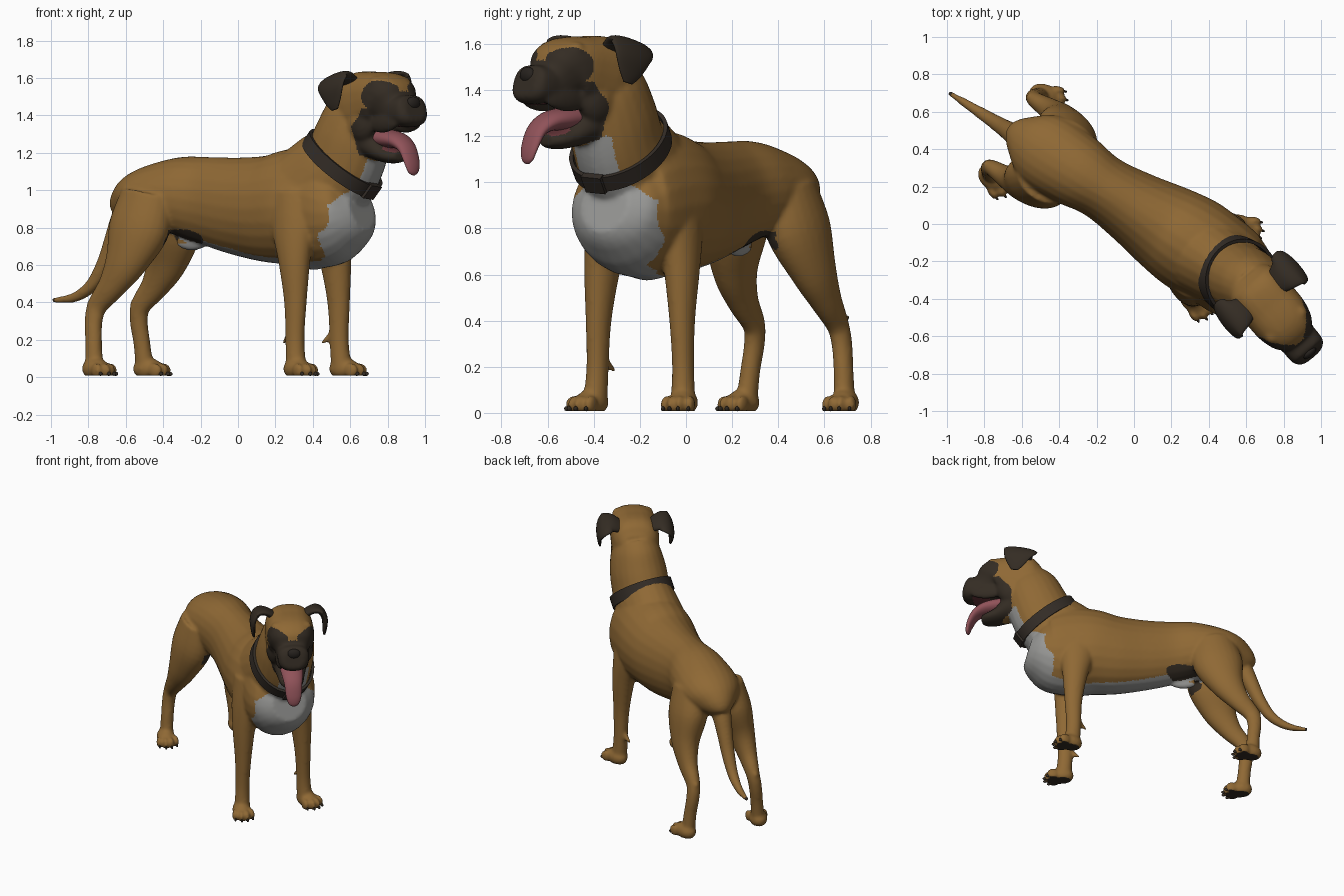
import bpy, bmesh, math
from mathutils import Matrix, Vector

if "Cube" in bpy.data.objects:
    bpy.data.objects.remove(bpy.data.objects["Cube"])

# Body frame: x forward, y left. The head has its own turned frame.
BODY = Matrix.Translation((0.032, 0.051, 0)) @ Matrix.Rotation(math.radians(-32.5), 4, "Z")
HEAD = Matrix.Translation((0.778, -0.016, 0)) @ Matrix.Rotation(math.radians(-17.5), 4, "Z")


def material(name, colour):
    m = bpy.data.materials.new(name)
    m.use_nodes = True
    m.diffuse_color = (*colour, 1)
    m.node_tree.nodes["Principled BSDF"].inputs["Base Color"].default_value = (*colour, 1)
    m.node_tree.nodes["Principled BSDF"].inputs["Roughness"].default_value = 0.8
    return m


tan = material("tan fur", (0.275, 0.14, 0.035))
dark = material("dark mask fur", (0.034, 0.025, 0.017))
white = material("white fur", (0.31, 0.31, 0.3))
pink = material("pink tongue", (0.28, 0.085, 0.1))
mouth = material("mouth lining", (0.13, 0.035, 0.04))
leather = material("collar leather", (0.034, 0.026, 0.02))
black = material("black eye and nose", (0.02, 0.016, 0.013))


def spline(points, steps=5):
    """Smooth interpolation through rows of numbers."""
    rows = [Vector(p) for p in points]
    out = []
    for i in range(len(rows) - 1):
        a, b = rows[max(i - 1, 0)], rows[i]
        c, d = rows[i + 1], rows[min(i + 2, len(rows) - 1)]
        for k in range(steps):
            t = k / steps
            out.append(0.5 * (2 * b + (c - a) * t + (2 * a - 5 * b + 4 * c - d) * t * t
                              + (3 * b - a - 3 * c + d) * t ** 3))
    return out + [rows[-1]]


def loft(bm, points, frame=Matrix(), side=(0, 1, 0), power=1.0, sides=24):
    """Tube through rows of x, y, z, side radius, other radius."""
    rows = spline(points)
    rings = []
    for i, row in enumerate(rows):
        tangent = (rows[min(i + 1, len(rows) - 1)] - rows[max(i - 1, 0)]).to_3d().normalized()
        lateral = Vector(side)
        lateral = (lateral - tangent * lateral.dot(tangent)).normalized()
        other = tangent.cross(lateral)
        ring = []
        for k in range(sides):
            a = math.tau * k / sides
            c, s = (math.copysign(abs(f) ** power, f) for f in (math.cos(a), math.sin(a)))
            p = row.to_3d() + lateral * c * max(row[3], 0.003) + other * s * max(row[4], 0.003)
            ring.append(bm.verts.new(frame @ p))
        rings.append(ring)
    faces = [bm.faces.new(rings[0]), bm.faces.new(rings[-1])]
    for r, q in zip(rings, rings[1:]):
        for k in range(sides):
            n = (k + 1) % sides
            faces.append(bm.faces.new((r[k], r[n], q[n], q[k])))
    bmesh.ops.recalc_face_normals(bm, faces=faces)


def ball(bm, centre, radii, frame=Matrix(), yaw=0.0):
    m = frame @ Matrix.Translation(centre) @ Matrix.Rotation(yaw, 4, "Z") @ Matrix.Diagonal((*radii, 1))
    bmesh.ops.create_uvsphere(bm, u_segments=16, v_segments=10, radius=1, matrix=m)


def finish(name, bm, mats, frame=BODY):
    mesh = bpy.data.meshes.new(name)
    bm.to_mesh(mesh)
    bm.free()
    for m in mats:
        mesh.materials.append(m)
    mesh.shade_smooth()
    obj = bpy.data.objects.new(name, mesh)
    obj.matrix_world = frame
    bpy.context.collection.objects.link(obj)
    return obj


fur = bmesh.new()
claws = bmesh.new()

# Trunk
trunk = [(-0.755, 0.85, 0.06, 0.1), (-0.72, 0.9, 0.135, 0.14), (-0.62, 0.955, 0.205, 0.165),
         (-0.42, 0.967, 0.2, 0.21), (-0.25, 0.945, 0.175, 0.235), (-0.05, 0.915, 0.2, 0.262),
         (0.15, 0.90, 0.24, 0.288), (0.32, 0.91, 0.262, 0.315), (0.48, 0.90, 0.25, 0.33),
         (0.6, 0.88, 0.24, 0.285), (0.69, 0.885, 0.205, 0.2), (0.75, 0.9, 0.12, 0.12)]
loft(fur, [(s, 0.015 if s < 0.55 else 0, z, w, h) for s, z, w, h in trunk])

# Neck
neck = [(0.42, 1.0, 0.22, 0.25), (0.55, 1.08, 0.205, 0.255), (0.63, 1.15, 0.19, 0.23),
        (0.69, 1.28, 0.187, 0.215), (0.735, 1.4, 0.165, 0.195), (0.765, 1.48, 0.13, 0.15)]
loft(fur, [(s, 0, z, w, h) for s, z, w, h in neck])

# Tail
tail = [(-0.69, 0.94, 0.08), (-0.765, 0.85, 0.066), (-0.82, 0.74, 0.054), (-0.88, 0.61, 0.045),
        (-0.965, 0.49, 0.036), (-1.08, 0.425, 0.026), (-1.215, 0.412, 0.013)]
loft(fur, [(s, 0, z, r, r) for s, z, r in tail])

# Skull, muzzle and lower jaw
skull = [(-0.13, 1.45, 0.11, 0.1), (-0.08, 1.45, 0.145, 0.15), (-0.01, 1.457, 0.16, 0.175),
         (0.08, 1.47, 0.16, 0.168), (0.16, 1.485, 0.158, 0.148), (0.215, 1.48, 0.147, 0.135),
         (0.255, 1.45, 0.12, 0.108), (0.29, 1.425, 0.106, 0.087), (0.34, 1.422, 0.106, 0.086),
         (0.395, 1.424, 0.1, 0.084), (0.42, 1.43, 0.068, 0.058)]
loft(fur, [(u, 0, z, w, h) for u, z, w, h in skull], HEAD, power=0.78)
jaw = [(-0.02, 1.3, 0.12, 0.11), (0.08, 1.255, 0.118, 0.095), (0.18, 1.2, 0.092, 0.054),
       (0.25, 1.182, 0.078, 0.04), (0.3, 1.182, 0.045, 0.028)]
loft(fur, [(u, 0, z, w, h) for u, z, w, h in jaw], HEAD)

fore_leg = [(0.41, 0.155, 0.98, 0.09, 0.13), (0.43, 0.185, 0.8, 0.085, 0.125),
            (0.45, 0.205, 0.62, 0.073, 0.09), (0.463, 0.215, 0.4, 0.053, 0.063),
            (0.463, 0.22, 0.2, 0.046, 0.053), (0.473, 0.225, 0.06, 0.052, 0.056)]
hind_leg = [(-0.53, 0.115, 0.97, 0.12, 0.16), (-0.565, 0.16, 0.79, 0.122, 0.175),
            (-0.62, 0.2, 0.62, 0.09, 0.122), (-0.7, 0.214, 0.49, 0.063, 0.08),
            (-0.79, 0.215, 0.385, 0.045, 0.058), (-0.81, 0.225, 0.3, 0.043, 0.05),
            (-0.80, 0.24, 0.18, 0.042, 0.046), (-0.79, 0.25, 0.06, 0.045, 0.05)]
spur = [(0.44, 0.215, 0.25, 0.02), (0.395, 0.2, 0.2, 0.016), (0.365, 0.187, 0.182, 0.006)]

for side in (1, -1):
    # Cheeks, lips and brows
    ball(fur, (0.08, side * 0.09, 1.36), (0.1, 0.068, 0.11), HEAD)
    ball(fur, (0.24, side * 0.082, 1.365), (0.13, 0.03, 0.06), HEAD)
    ball(fur, (0.205, side * 0.095, 1.57), (0.045, 0.042, 0.04), HEAD)
    # Wrist spurs and hocks
    loft(fur, [(s, side * t, z, r, r) for s, t, z, r in spur])
    ball(fur, (-0.835, side * 0.215, 0.39), (0.022, 0.018, 0.03))
    # Legs and paws with toes
    for leg, paw_s, paw_t in ((fore_leg, 0.495, 0.237), (hind_leg, -0.765, 0.263)):
        loft(fur, [(s, side * t, z, a, b) for s, t, z, a, b in leg])
        turn = side * math.radians(12)
        paw = Matrix.Translation((paw_s, side * paw_t, 0)) @ Matrix.Rotation(turn, 4, "Z")
        ball(fur, (-0.01, 0, 0.045), (0.085, 0.062, 0.058), paw)
        for k in (-1.5, -0.5, 0.5, 1.5):
            reach = 0.076 - 0.012 * k * k
            ball(fur, (reach, k * 0.036, 0.036), (0.042, 0.021, 0.04), paw, k * 0.12)
            ball(claws, (reach + 0.036, k * 0.039, 0.018), (0.014, 0.007, 0.011), paw, k * 0.12)

# Belly fold
ball(fur, (-0.33, 0, 0.722), (0.1, 0.03, 0.045))

# Fuse the coat into one skin
coat = finish("body_coat", fur, [])
remesh = coat.modifiers.new("fuse", "REMESH")
remesh.mode = "VOXEL"
remesh.voxel_size = 0.01
relax = coat.modifiers.new("relax", "SMOOTH")
relax.factor = 0.5
relax.iterations = 10
graph = bpy.context.evaluated_depsgraph_get()
skin = bpy.data.meshes.new_from_object(coat.evaluated_get(graph))
coat.modifiers.clear()
coat.data = skin
skin.name = "body_coat"
skin.materials.clear()
for m in (tan, dark, white, mouth):
    skin.materials.append(m)
for v in skin.vertices:
    v.co.z = max(v.co.z, 0.008)
skin.shade_smooth()
TAN, DARK, WHITE, MOUTH = range(4)
to_head = HEAD.inverted()


def coat_colour(p, n):
    s, t, z = p
    u, v, _ = to_head @ p
    # Mouth lining, muzzle, cheek mask and eye patches
    if 0.09 < u < 0.36 and abs(v) < 0.065 and 1.2 < z < 1.35 and abs(n.z) > 0.75:
        if (n.z > 0) == (z < 1.27):
            return MOUTH
    if u > 0.275 and 1.13 < z < 1.53:
        return DARK
    if u > 0.07 + 0.9 * max(0, z - 1.34) and 1.19 - 0.4 * (u - 0.06) < z < 1.44:
        return DARK
    if abs(v) > 0.03 and ((u - 0.245) / 0.09) ** 2 + ((z - 1.505) / 0.08) ** 2 < 1:
        return DARK
    # Throat, chest and belly
    if 0.95 < z < 1.2 and s > 0.7 and abs(t) < 0.1 and n.x > 0.3:
        return WHITE
    if s > 0.5 and 0.55 < z < 1.02 and n.x > 0.1:
        half = 0.215 - 1.4 * max(0, z - 0.92) - 0.7 * max(0, 0.74 - z)
        if abs(t) < half and (s > 0.6 or abs(t) < 0.12):
            return WHITE
    if -0.5 < s < 0.56 and z < 0.8 and n.z < -0.2:
        if 0.035 < abs(t) < 0.15 and ((s + 0.34) / 0.14) ** 2 + ((z - 0.745) / 0.045) ** 2 < 1:
            return DARK
        if abs(t) < 0.1 and n.z < -0.7 or s < -0.24 and abs(t) < 0.035:
            return WHITE
    # Paw pads and tail tip
    if s < -1.19 or (z < 0.009 and n.z < -0.7):
        return DARK
    return TAN


for f in skin.polygons:
    f.material_index = coat_colour(f.center, f.normal)

finish("claws", claws, [dark])

# Folded ears
for side, name in ((1, "left_ear"), (-1, "right_ear")):
    bm = bmesh.new()
    ear = [(0, 0.11, 1.575, 0.07, 0.028), (-0.005, 0.165, 1.602, 0.095, 0.026),
           (-0.01, 0.212, 1.59, 0.12, 0.024), (0.005, 0.24, 1.54, 0.1, 0.02),
           (0.02, 0.24, 1.47, 0.06, 0.014), (0.03, 0.235, 1.43, 0.025, 0.008)]
    loft(bm, [(u, side * v, z, a, b) for u, v, z, a, b in ear], side=(1, 0, 0.25))
    finish(name, bm, [dark], BODY @ HEAD)

# Eyes and nose
bm = bmesh.new()
for side in (1, -1):
    ball(bm, (0.235, side * 0.098, 1.51), (0.022, 0.022, 0.02))
finish("eyes", bm, [black], BODY @ HEAD)
bm = bmesh.new()
ball(bm, (0.4, 0, 1.465), (0.024, 0.045, 0.035))
finish("nose", bm, [black], BODY @ HEAD)

# Tongue hanging over the jaw
bm = bmesh.new()
tongue = [(0.08, 1.285, 0.07, 0.05), (0.2, 1.275, 0.078, 0.05), (0.285, 1.262, 0.072, 0.042),
          (0.35, 1.222, 0.06, 0.03), (0.388, 1.15, 0.052, 0.021), (0.4, 1.1, 0.036, 0.015),
          (0.4, 1.08, 0.012, 0.006)]
loft(bm, [(u, 0, z, a, b) for u, z, a, b in tongue])
finish("tongue", bm, [pink], BODY @ HEAD)

# Collar band with a buckle tab
bm = bmesh.new()
tilt = (Matrix.Translation((0.622, 0, 1.143)) @ Matrix.Rotation(math.radians(-5), 4, "X")
        @ Matrix.Rotation(math.radians(38), 4, "Y"))
count = 48
rings = []
for grow, height in ((0.0, -0.038), (0.018, -0.038), (0.018, 0.038), (0.0, 0.038)):
    rings.append([bm.verts.new(tilt @ Vector(((0.232 + grow) * math.cos(math.tau * k / count),
                                              (0.194 + grow) * math.sin(math.tau * k / count), height)))
                  for k in range(count)])
for r, q in zip(rings, rings[1:] + rings[:1]):
    for k in range(count):
        n = (k + 1) % count
        bm.faces.new((r[k], r[n], q[n], q[k]))
buckle = tilt @ Matrix.Translation((0.242, 0, 0)) @ Matrix.Diagonal((0.03, 0.1, 0.085, 1))
bmesh.ops.create_cube(bm, size=1, matrix=buckle)
bmesh.ops.recalc_face_normals(bm, faces=bm.faces)
collar = finish("collar", bm, [leather])
bpy.ops.object.select_all(action="DESELECT")
collar.select_set(True)
bpy.context.view_layer.objects.active = collar
bpy.ops.object.shade_smooth_by_angle(angle=math.radians(40))
